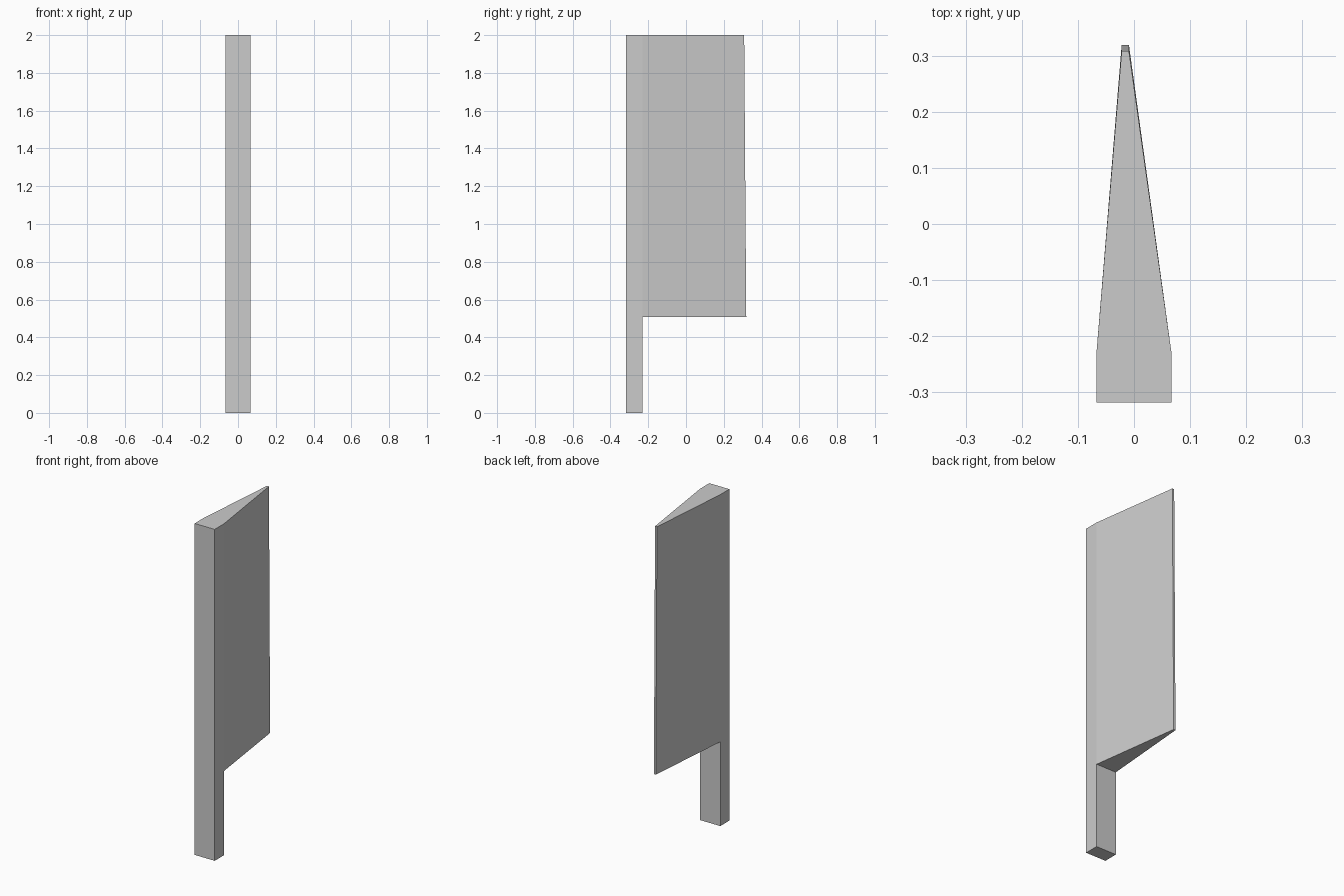
import bpy, bmesh
from mathutils import Matrix, Vector

if "Cube" in bpy.data.objects:
    bpy.data.objects.remove(bpy.data.objects["Cube"])

HALF_W, FRONT, POST_BACK = 0.067, -0.318, -0.231
BLADE_BOTTOM, TOP = 0.508, 2.0

bm = bmesh.new()


def extrude(face, offset):
    new = bmesh.ops.extrude_discrete_faces(bm, faces=[face])["faces"][0]
    bmesh.ops.translate(bm, verts=new.verts, vec=Vector(offset))
    return new


# Lower post: a plain box standing on the ground
size = (2 * HALF_W, POST_BACK - FRONT, BLADE_BOTTOM)
centre = (0, (FRONT + POST_BACK) / 2, BLADE_BOTTOM / 2)
bmesh.ops.create_cube(bm, size=1.0,
                      matrix=Matrix.Translation(centre) @ Matrix.Diagonal((*size, 1)))

# Upper post
top = max(bm.faces, key=lambda f: f.calc_center_median().z)
extrude(top, (0, 0, TOP - BLADE_BOTTOM))

# Blade: pull the upper back face out and pinch it to a thin, slightly leaning tip
bm.normal_update()
back = next(f for f in bm.faces
            if f.normal.y > 0.9 and f.calc_center_median().z > BLADE_BOTTOM)
tip = extrude(back, (0, 0, 0))
for v in tip.verts:
    v.co.x = -0.009 if v.co.x > 0 else -0.022
    v.co.y = 0.308 if v.co.z > 1 else 0.319

bmesh.ops.recalc_face_normals(bm, faces=bm.faces)
mesh = bpy.data.meshes.new("post_with_blade")
bm.to_mesh(mesh)
bm.free()
bpy.context.collection.objects.link(bpy.data.objects.new("post_with_blade", mesh))
